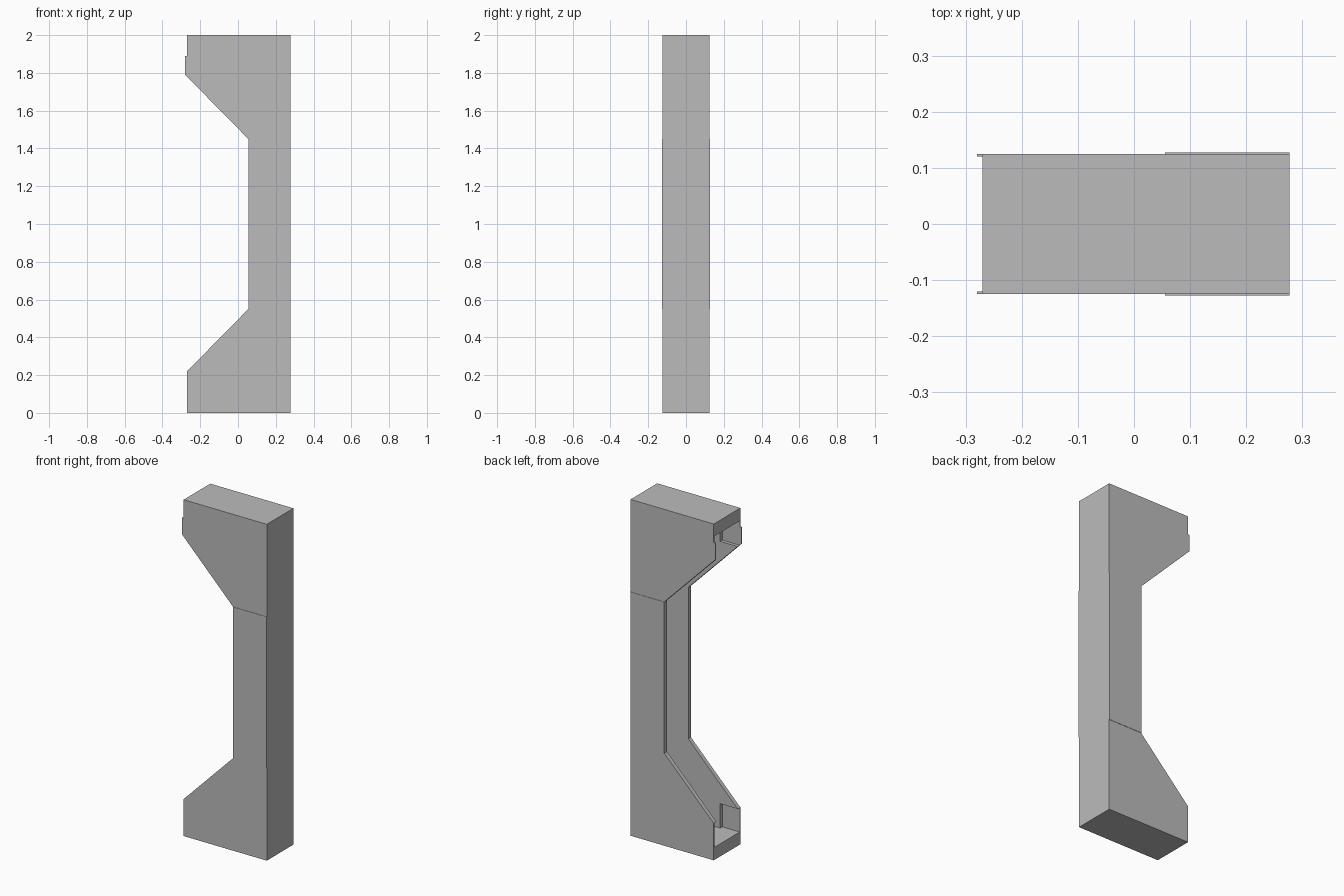
import bpy
import bmesh
from mathutils import Vector

cube = bpy.data.objects.get("Cube")
if cube:
    bpy.data.objects.remove(cube, do_unlink=True)

grey = bpy.data.materials.new("plain grey")
grey.use_nodes = True
grey.diffuse_color = (0.5, 0.5, 0.5, 1)
grey.node_tree.nodes["Principled BSDF"].inputs["Base Color"].default_value = (0.5, 0.5, 0.5, 1)


def plate(name, outline, y0, y1):
    """Extrude an x-z outline from y0 to y1."""
    bm = bmesh.new()
    face = bm.faces.new([bm.verts.new((x, y0, z)) for x, z in outline])
    moved = bmesh.ops.extrude_face_region(bm, geom=[face])["geom"]
    verts = [v for v in moved if isinstance(v, bmesh.types.BMVert)]
    bmesh.ops.translate(bm, verts=verts, vec=Vector((0, y1 - y0, 0)))
    bmesh.ops.recalc_face_normals(bm, faces=bm.faces)
    mesh = bpy.data.meshes.new(name)
    bm.to_mesh(mesh)
    bm.free()
    mesh.materials.append(grey)
    obj = bpy.data.objects.new(name, mesh)
    bpy.context.collection.objects.link(obj)
    return obj


def rect(x0, x1, z0, z1):
    return [(x0, z0), (x1, z0), (x1, z1), (x0, z1)]


def flip(outline):
    return [(x, 2 - z) for x, z in outline]


BACK, FRONT = 0.277, -0.27       # spine side and open side in x
NECK, POCKET = 0.055, -0.155     # column edge and pocket depth in x
LOW, HIGH, SLAB = 0.22, 0.55, 0.075
SKIN, WALL, HALF = 0.005, 0.025, 0.125

# outlines of the flared end: outer skin and the lining notched for the pocket
end_skin = [(FRONT, 0), (BACK, 0), (BACK, HIGH), (NECK, HIGH), (FRONT, LOW)]
end_lining = [(POCKET, SLAB), (BACK - WALL, SLAB), (BACK - WALL, HIGH),
              (NECK, HIGH), (FRONT, LOW), (POCKET, LOW)]
# upper skin carries a small lip past the open edge
top_skin = [(FRONT, 2), (BACK, 2), (BACK, 2 - HIGH), (NECK, 2 - HIGH),
            (-0.28, 1.79), (-0.28, 1.89), (FRONT, 1.89)]

# side walls
for side, s in (("front", -1), ("back", 1)):
    outer, inner, core = s * HALF, s * (HALF - SKIN), s * (HALF - WALL)
    plate(side + "_lower_skin", end_skin, inner, outer)
    plate(side + "_upper_skin", top_skin, inner, outer)
    plate(side + "_lower_lining", end_lining, core, inner)
    plate(side + "_upper_lining", flip(end_lining), core, inner)
    plate(side + "_column_wall", rect(NECK, BACK, HIGH, 2 - HIGH),
          core, s * (HALF + 0.002))

# end slabs and spine between the side walls
gap = HALF - SKIN
floor = rect(FRONT, BACK, 0, SLAB)
plate("bottom_slab", floor, -gap, gap)
plate("top_slab", flip(floor), -gap, gap)
plate("spine", rect(BACK - WALL, BACK, SLAB, 2 - SLAB), -gap, gap)
